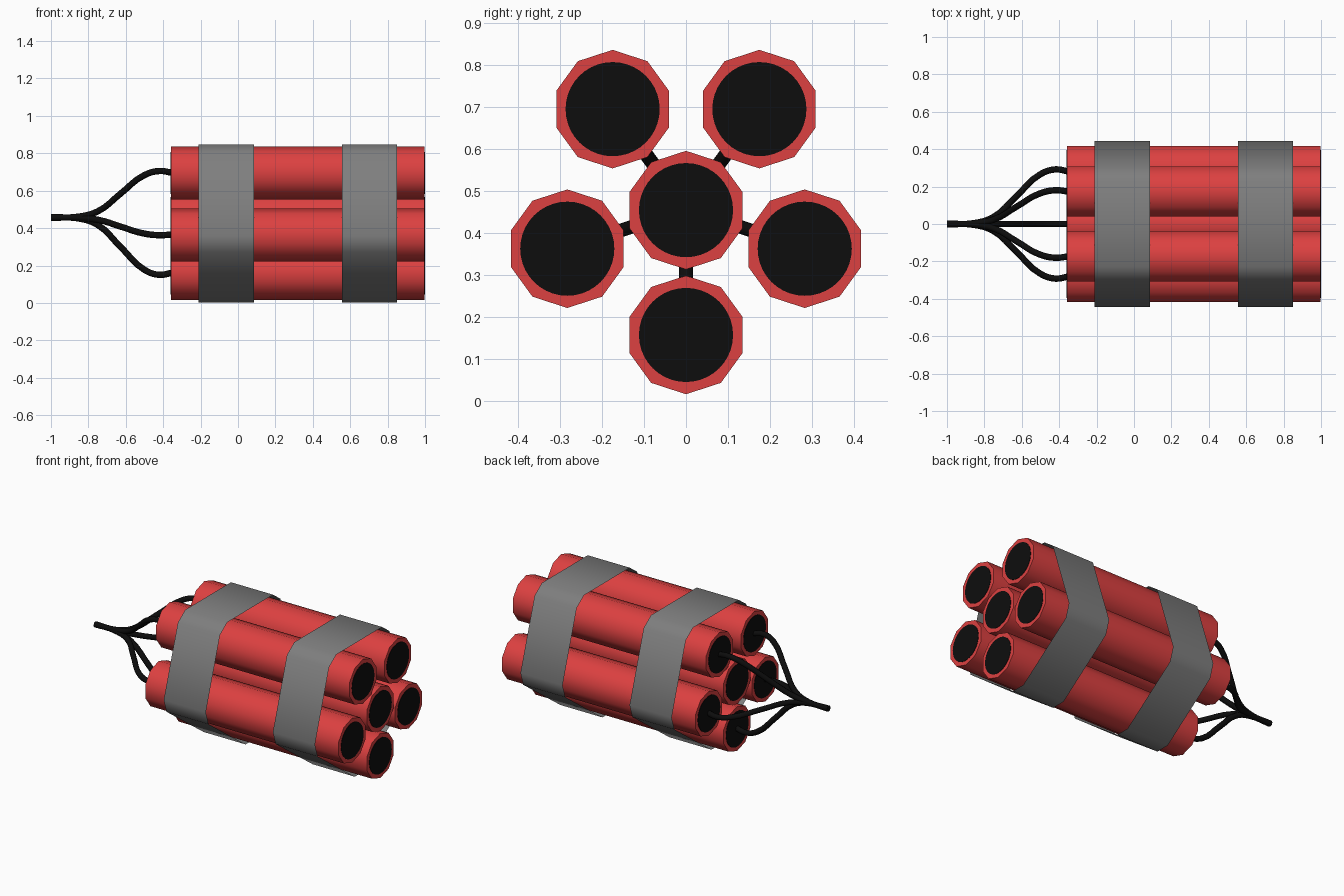
import bpy, bmesh, math
from mathutils import Matrix, Vector

if "Cube" in bpy.data.objects:
    bpy.data.objects.remove(bpy.data.objects["Cube"])

CZ = 0.455            # height of the bundle axis
RING = 0.297          # distance of outer sticks from the axis
X0, X1 = -0.36, 1.0   # stick ends


def material(name, rgb):
    m = bpy.data.materials.new(name)
    m.diffuse_color = (*rgb, 1)
    m.use_nodes = True
    m.node_tree.nodes["Principled BSDF"].inputs["Base Color"].default_value = m.diffuse_color
    return m


RED = material("red_paper", (0.72, 0.052, 0.052))
BLACK = material("black", (0.004, 0.004, 0.004))
GREY = material("grey_tape", (0.21, 0.21, 0.21))


def add_object(name, bm, mat):
    me = bpy.data.meshes.new(name)
    bmesh.ops.recalc_face_normals(bm, faces=bm.faces)
    bm.to_mesh(me)
    bm.free()
    me.shade_smooth()
    me.set_sharp_from_angle(angle=math.radians(45))
    me.materials.append(mat)
    ob = bpy.data.objects.new(name, me)
    bpy.context.collection.objects.link(ob)
    return ob


def prism(name, profile, xa, xb, mat, capped=True):
    """Extrude a (y, z) outline along x."""
    bm = bmesh.new()
    a = [bm.verts.new((xa, y, z)) for y, z in profile]
    b = [bm.verts.new((xb, y, z)) for y, z in profile]
    n = len(profile)
    for i in range(n):
        j = (i + 1) % n
        bm.faces.new((a[i], a[j], b[j], b[i]))
    if capped:
        bm.faces.new(a)
        bm.faces.new(b)
    return add_object(name, bm, mat)


def circle(cy, cz, r, n):
    return [(cy + r * math.cos(math.pi / 2 + 2 * math.pi * i / n),
             cz + r * math.sin(math.pi / 2 + 2 * math.pi * i / n)) for i in range(n)]


# Directions of the five outer sticks, one pointing straight down
angles = [math.radians(-90 + 72 * i) for i in range(5)]
centres = [(0, CZ)] + [(RING * math.cos(a), CZ + RING * math.sin(a)) for a in angles]

# Sticks with a thin black disc at each end
for i, (y, z) in enumerate(centres):
    prism(f"stick_{i}", circle(y, z, 0.141, 10), X0 + 0.002, X1 - 0.002, RED)
    prism(f"front_end_disc_{i}", circle(y, z, 0.112, 40), X1 - 0.003, X1, BLACK)
    prism(f"rear_end_disc_{i}", circle(y, z, 0.112, 40), X0, X0 + 0.003, BLACK)

# Tape bands: pentagon sheet with clipped corners
outline = []
for a in angles:
    for t in (-0.045, 0.045):
        outline.append((0.452 * math.cos(a) - t * math.sin(a),
                        CZ + 0.452 * math.sin(a) + t * math.cos(a)))
for i, (xa, xb) in enumerate([(-0.21, 0.085), (0.555, 0.85)]):
    prism(f"tape_band_{i}", outline, xa, xb, GREY, capped=False)

# Fuses: one from each outer stick, gathering at the tip
path = [(-0.35, 0.295), (-0.42, 0.307), (-0.50, 0.28), (-0.63, 0.155),
        (-0.75, 0.04), (-0.86, 0.004), (-1.0, 0.002)]
for i, a in enumerate(angles):
    cu = bpy.data.curves.new(f"fuse_{i}", 'CURVE')
    cu.dimensions = '3D'
    cu.bevel_depth = 0.017
    cu.bevel_resolution = 2
    cu.resolution_u = 4
    cu.use_fill_caps = True
    sp = cu.splines.new('BEZIER')
    sp.bezier_points.add(len(path) - 1)
    for p, (x, r) in zip(sp.bezier_points, path):
        p.co = (x, r * math.cos(a), CZ + 0.002 + r * math.sin(a))
        p.handle_left_type = p.handle_right_type = 'AUTO'
    cu.materials.append(BLACK)
    bpy.context.collection.objects.link(bpy.data.objects.new(f"fuse_{i}", cu))
